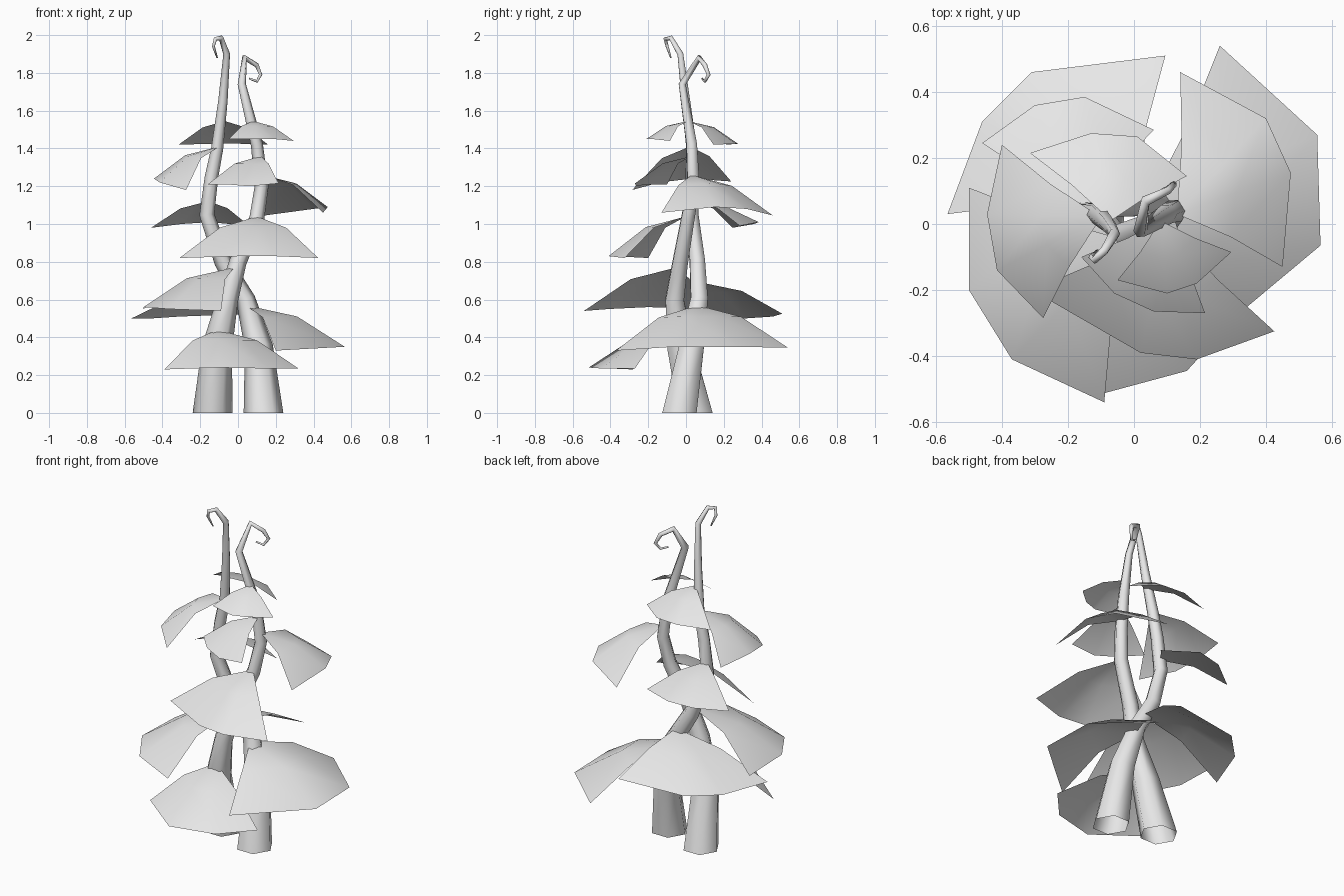
import bpy, bmesh, math
from mathutils import Vector

if "Cube" in bpy.data.objects:
    bpy.data.objects.remove(bpy.data.objects["Cube"], do_unlink=True)

grey = bpy.data.materials.new("plain_grey")
grey.use_nodes = True
colour = (0.8, 0.8, 0.8, 1)
grey.diffuse_color = colour
grey.node_tree.nodes["Principled BSDF"].inputs["Base Color"].default_value = colour


def finish(name, bm):
    mesh = bpy.data.meshes.new(name)
    for f in bm.faces:
        f.smooth = True
    bm.to_mesh(mesh)
    bm.free()
    mesh.materials.append(grey)
    bpy.context.collection.objects.link(bpy.data.objects.new(name, mesh))


def stem(name, path, sides=6):
    """Tapered tube along a path of (x, y, z, radius), with a level foot."""
    bm = bmesh.new()
    pts = [Vector(p[:3]) for p in path]
    tangent = Vector((0, 0, 1))
    spokes = [Vector((math.cos(a), math.sin(a), 0))
              for a in (math.tau * k / sides for k in range(sides))]
    rings = []
    for i, p in enumerate(pts):
        if i:
            into = (p - pts[i - 1]).normalized()
            out = (pts[min(i + 1, len(pts) - 1)] - p).normalized()
            new = (into + out).normalized()
            turn = tangent.rotation_difference(new)
            spokes = [turn @ s for s in spokes]
            tangent = new
        rings.append([bm.verts.new(p + s * path[i][3]) for s in spokes])
    for a, b in zip(rings, rings[1:]):
        for k in range(sides):
            n = (k + 1) % sides
            bm.faces.new((a[k], a[n], b[n], b[k]))
    bm.faces.new(rings[-1])
    finish(name, bm)


def leaf(name, apex, rim):
    """Drooping fan from an apex to rim points, listed anticlockwise from above."""
    bm = bmesh.new()
    apex, rim = Vector(apex), [Vector(p) for p in rim]
    centre = sum(rim, Vector()) / len(rim)
    tip = bm.verts.new(apex)
    mid, outer = [], []
    for i, p in enumerate(rim):
        m = apex.lerp(p, 0.52)
        if i in (0, len(rim) - 1):
            m = m.lerp(apex.lerp(centre, 0.52), 0.08)
        m.z = apex.z + (p.z - apex.z) * 0.27
        mid.append(bm.verts.new(m))
        outer.append(bm.verts.new(p))
    for i in range(len(rim) - 1):
        bm.faces.new((tip, mid[i], mid[i + 1]))
        bm.faces.new((mid[i], outer[i], outer[i + 1], mid[i + 1]))
    finish(name, bm)


# Two crossing stems with curled tips
stem("stem_front", [
    (-.135, .05, 0, .105), (-.11, -.03, .35, .08), (-.055, -.06, .6, .056),
    (0, -.03, .8, .046), (.1, .01, 1.03, .04), (.125, .04, 1.2, .037),
    (.1, .03, 1.42, .032), (.02, -.02, 1.74, .022), (.035, .07, 1.88, .017),
    (.1, .1, 1.84, .013), (.12, .12, 1.79, .01), (.1, .1, 1.755, .008),
    (.06, .085, 1.77, .005)])
stem("stem_back", [
    (.135, -.035, 0, .105), (.11, .03, .35, .075), (.04, .07, .6, .052),
    (-.08, .06, .8, .046), (-.165, .03, 1.05, .04), (-.14, .03, 1.25, .036),
    (-.11, .03, 1.4, .032), (-.08, 0, 1.65, .025), (-.06, -.03, 1.9, .018),
    (-.09, -.08, 1.985, .014), (-.12, -.11, 1.98, .011),
    (-.13, -.1, 1.94, .008), (-.11, -.08, 1.88, .004)])

# Leaves, bottom to top
leaf("leaf_front_low", (-.11, -.05, .44),
     [(-.39, -.28, .23), (-.1, -.515, .24), (.16, -.445, .235), (.32, -.27, .235)])
leaf("leaf_left_low", (.04, .06, .57),
     [(.2, -.37, .33), (.565, -.065, .35), (.555, .27, .35), (.26, .54, .345)])
leaf("leaf_back_low", (.01, .08, .69),
     [(.095, .51, .525), (-.31, .46, .51), (-.46, .31, .5), (-.565, .03, .5)])
leaf("leaf_right_low", (-.02, -.05, .77),
     [(-.5, .11, .55), (-.5, -.2, .56), (-.37, -.41, .55), (-.09, -.54, .54)])
leaf("leaf_front_middle", (.1, 0, 1.04),
     [(-.31, -.2, .82), (.02, -.39, .83), (.19, -.41, .83), (.425, -.325, .82)])
leaf("leaf_back_middle", (-.16, .03, 1.12),
     [(.06, .285, .99), (-.15, .385, 1.01), (-.3, .36, 1.0), (-.46, .245, .98)])
leaf("leaf_left_middle", (.13, .03, 1.26),
     [(.45, -.13, 1.06), (.475, .155, 1.09), (.4, .32, 1.08), (.14, .46, 1.045)])
leaf("leaf_front_high", (.12, .03, 1.36),
     [(-.16, -.1, 1.21), (-.06, -.21, 1.21), (.06, -.265, 1.2), (.215, -.27, 1.215)])
leaf("leaf_right_high", (-.1, .02, 1.41),
     [(-.4, .24, 1.225), (-.445, .03, 1.24), (-.415, -.14, 1.22), (-.275, -.285, 1.18)])
leaf("leaf_front_top", (.08, .01, 1.545),
     [(-.05, -.17, 1.45), (.1, -.21, 1.45), (.19, -.18, 1.45), (.295, -.085, 1.44)])
leaf("leaf_back_top", (-.07, .01, 1.545),
     [(.16, .145, 1.42), (.01, .265, 1.425), (-.13, .275, 1.425), (-.315, .215, 1.42)])
